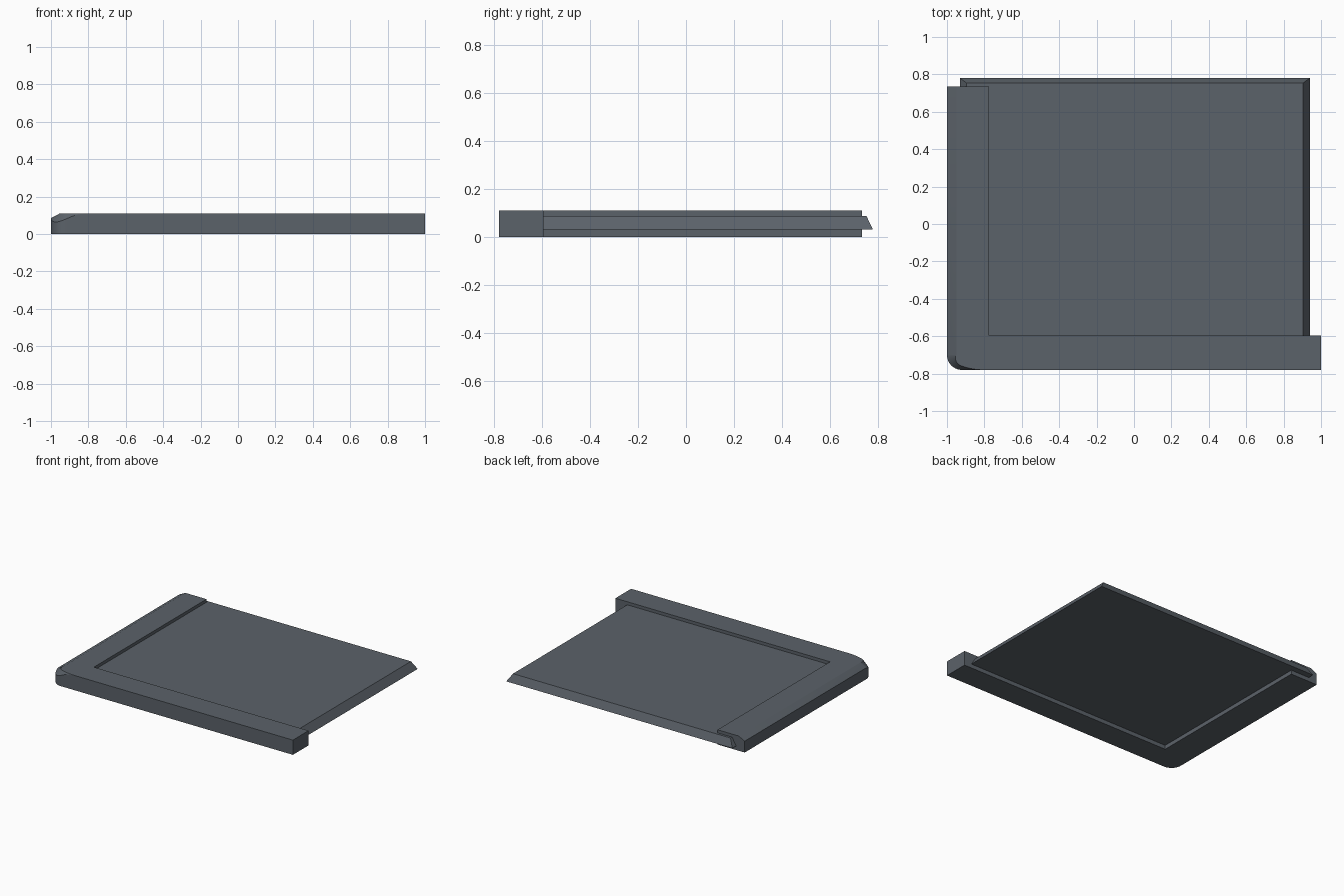
import bpy, bmesh, math

if "Cube" in bpy.data.objects:
    bpy.data.objects.remove(bpy.data.objects["Cube"])

mat = bpy.data.materials.new("slate_grey")
mat.diffuse_color = (0.105, 0.122, 0.142, 1)
mat.use_nodes = True
mat.node_tree.nodes["Principled BSDF"].inputs["Base Color"].default_value = mat.diffuse_color


def make(name, bm):
    bmesh.ops.remove_doubles(bm, verts=bm.verts, dist=1e-5)
    bmesh.ops.recalc_face_normals(bm, faces=bm.faces)
    me = bpy.data.meshes.new(name)
    bm.to_mesh(me)
    bm.free()
    me.materials.append(mat)
    ob = bpy.data.objects.new(name, me)
    bpy.context.collection.objects.link(ob)
    return ob


def loft(name, rings):
    bm = bmesh.new()
    vs = [[bm.verts.new(p) for p in r] for r in rings]
    n = len(rings[0])
    for a, b in zip(vs, vs[1:]):
        for i in range(n):
            j = (i + 1) % n
            loop, seen = [], set()
            for v in (a[i], a[j], b[j], b[i]):
                key = tuple(round(c, 5) for c in v.co)
                if key not in seen:
                    seen.add(key)
                    loop.append(v)
            if len(loop) > 2:
                bm.faces.new(loop)
    bm.faces.new(vs[0])
    bm.faces.new(vs[-1])
    return make(name, bm)


# L-shaped frame: outer path as (x, y, inset x, inset y, drop)
H, R = 0.11, 0.08
path = [(-1, 0.735, 0.05, 0, 0.025)]
N = 10
for k in range(N + 1):
    t = k / N
    a = math.pi * (1 + t / 2)
    w = 0.05 - 0.03 * t
    path.append((-1 + R + R * math.cos(a), -0.78 + R + R * math.sin(a),
                 -w * math.cos(a), -w * math.sin(a), 0.025 + 0.018 * math.sin(math.pi * t) + 0.005 * t))
for k in range(1, 6):
    t = k / 5
    f = (1 - t) ** 2
    path.append((-0.92 + 0.12 * t, -0.78, 0, 0.02 * f, 0.03 * f))
path += [(x, y, 0, 0, 0) for x, y in
         ((1, -0.78), (1, -0.595), (-0.775, -0.595), (-0.775, 0.735))]
frame = loft("corner_frame", [
    [(x, y, 0) for x, y, u, v, d in path],
    [(x, y, H - d) for x, y, u, v, d in path],
    [(x + u, y + v, H) for x, y, u, v, d in path]])

# recessed panel with bevelled free edges, tucked inside the frame
def rect(x0, x1, y0, y1, z):
    return [(x0, y0, z), (x1, y0, z), (x1, y1, z), (x0, y1, z)]

panel = loft("panel", [rect(-0.93, 0.94, -0.70, 0.78, 0.03),
                       rect(-0.895, 0.903, -0.70, 0.753, 0.087)])

# smooth the rounded corner, keep hard edges
bpy.ops.object.select_all(action='DESELECT')
frame.select_set(True)
bpy.context.view_layer.objects.active = frame
bpy.ops.object.shade_smooth_by_angle(angle=math.radians(20))
